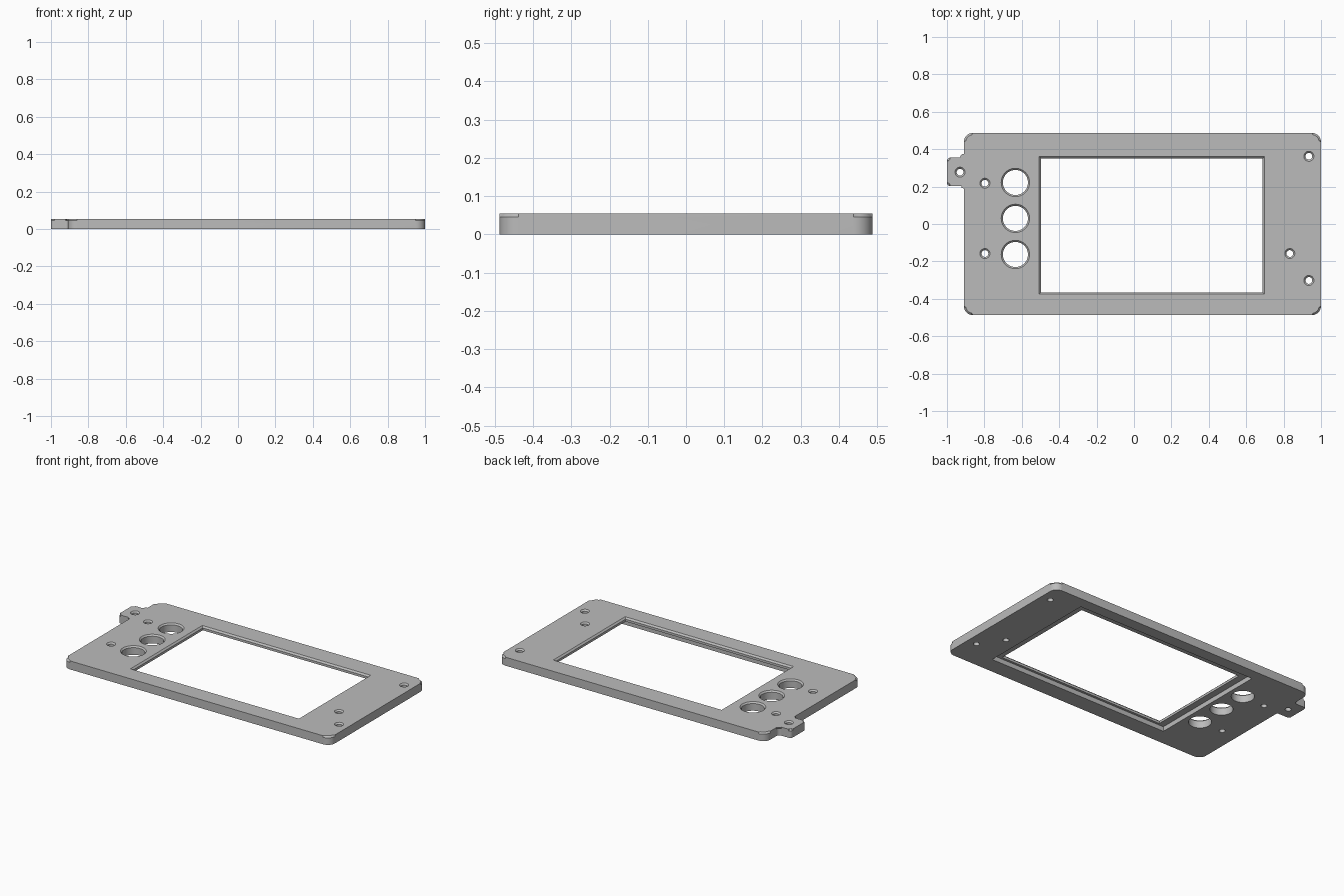
import bpy, bmesh, math
from mathutils import Vector

cube = bpy.data.objects.get("Cube")
if cube:
    bpy.data.objects.remove(cube, do_unlink=True)

THICK, CHAMFER = 0.055, 0.01

grey = bpy.data.materials.new("plain grey")
grey.use_nodes = True
grey.diffuse_color = (0.5, 0.5, 0.5, 1)
grey.node_tree.nodes["Principled BSDF"].inputs["Base Color"].default_value = (0.5, 0.5, 0.5, 1)


def rounded(corners, steps=8):
    """Outline from (x, y, radius) corners, convex or concave, all right angles."""
    pts = []
    for i, (x, y, r) in enumerate(corners):
        p = Vector((x, y))
        a = (Vector(corners[i - 1][:2]) - p).normalized()
        b = (Vector(corners[(i + 1) % len(corners)][:2]) - p).normalized()
        centre = p + (a + b) * r
        for k in range(steps + 1):
            t = math.pi / 2 * k / steps
            pts.append(centre - b * r * math.cos(t) - a * r * math.sin(t))
    return pts


def rect(x0, x1, y0, y1, grow=0):
    return [(x0 - grow, y0 - grow), (x1 + grow, y0 - grow),
            (x1 + grow, y1 + grow), (x0 - grow, y1 + grow)]


def circle(x, y, r, n=48):
    return [(x + r * math.cos(math.tau * k / n), y + r * math.sin(math.tau * k / n))
            for k in range(n)]


def loft(bm, levels):
    """Closed solid through stacked (outline, z) loops; returns the top face."""
    rings = [[bm.verts.new((p[0], p[1], z)) for p in pts] for pts, z in levels]
    for lo, hi in zip(rings, rings[1:]):
        for i in range(len(lo)):
            bm.faces.new((lo[i - 1], lo[i], hi[i], hi[i - 1]))
    bm.faces.new(rings[0][::-1])
    return bm.faces.new(rings[-1])


def finish(bm, name):
    bmesh.ops.recalc_face_normals(bm, faces=bm.faces[:])
    mesh = bpy.data.meshes.new(name)
    bm.to_mesh(mesh)
    bm.free()
    obj = bpy.data.objects.new(name, mesh)
    bpy.context.collection.objects.link(obj)
    mesh.materials.append(grey)
    return obj


# Plate with side tab and chamfered top rim
L, R, H, r = -0.91, 1.0, 0.4875, 0.05
outline = rounded([
    (L, -H, r), (R, -H, r), (R, H, r), (L, H, r),
    (L, 0.355, 0.02), (-1.0, 0.355, 0.018), (-1.0, 0.203, 0.018), (L, 0.203, 0.012)])
bm = bmesh.new()
top = loft(bm, [(outline, 0), (outline, THICK)])
bmesh.ops.bevel(bm, geom=list(top.edges), offset=CHAMFER, segments=1,
                affect='EDGES', clamp_overlap=False)
plate = finish(bm, "faceplate")

# Cutters: stepped screen window, three knob holes, six screw holes
bm = bmesh.new()
window = (-0.497, 0.688, -0.365, 0.35)
recess = rect(-0.54, 0.75, -0.38, 0.415)
rim, over = THICK - CHAMFER, 0.02
loft(bm, [(recess, -over), (recess, 0.03), (rect(*window), 0.03),
          (rect(*window), rim), (rect(*window, CHAMFER + over), THICK + over)])


def hole(x, y, radius, flare):
    loft(bm, [(circle(x, y, radius), -over), (circle(x, y, radius), THICK - flare),
              (circle(x, y, radius + flare + over), THICK + over)])


for y in (0.222, 0.03, -0.163):
    hole(-0.634, y, 0.067, 0.009)
for x, y in ((-0.93, 0.277), (-0.797, 0.218), (-0.797, -0.158),
             (0.935, 0.362), (0.833, -0.158), (0.935, -0.302)):
    hole(x, y, 0.018, 0.009)
cutter = finish(bm, "opening_cutter")
cutter.hide_render = True

# Cut the openings, then drop the cutter
cut = plate.modifiers.new("openings", 'BOOLEAN')
cut.operation, cut.solver, cut.object = 'DIFFERENCE', 'EXACT', cutter
bpy.ops.object.select_all(action='DESELECT')
bpy.context.view_layer.objects.active = plate
plate.select_set(True)
bpy.ops.object.modifier_apply(modifier=cut.name)
bpy.data.objects.remove(cutter, do_unlink=True)
bpy.ops.object.shade_smooth_by_angle(angle=math.radians(30))
